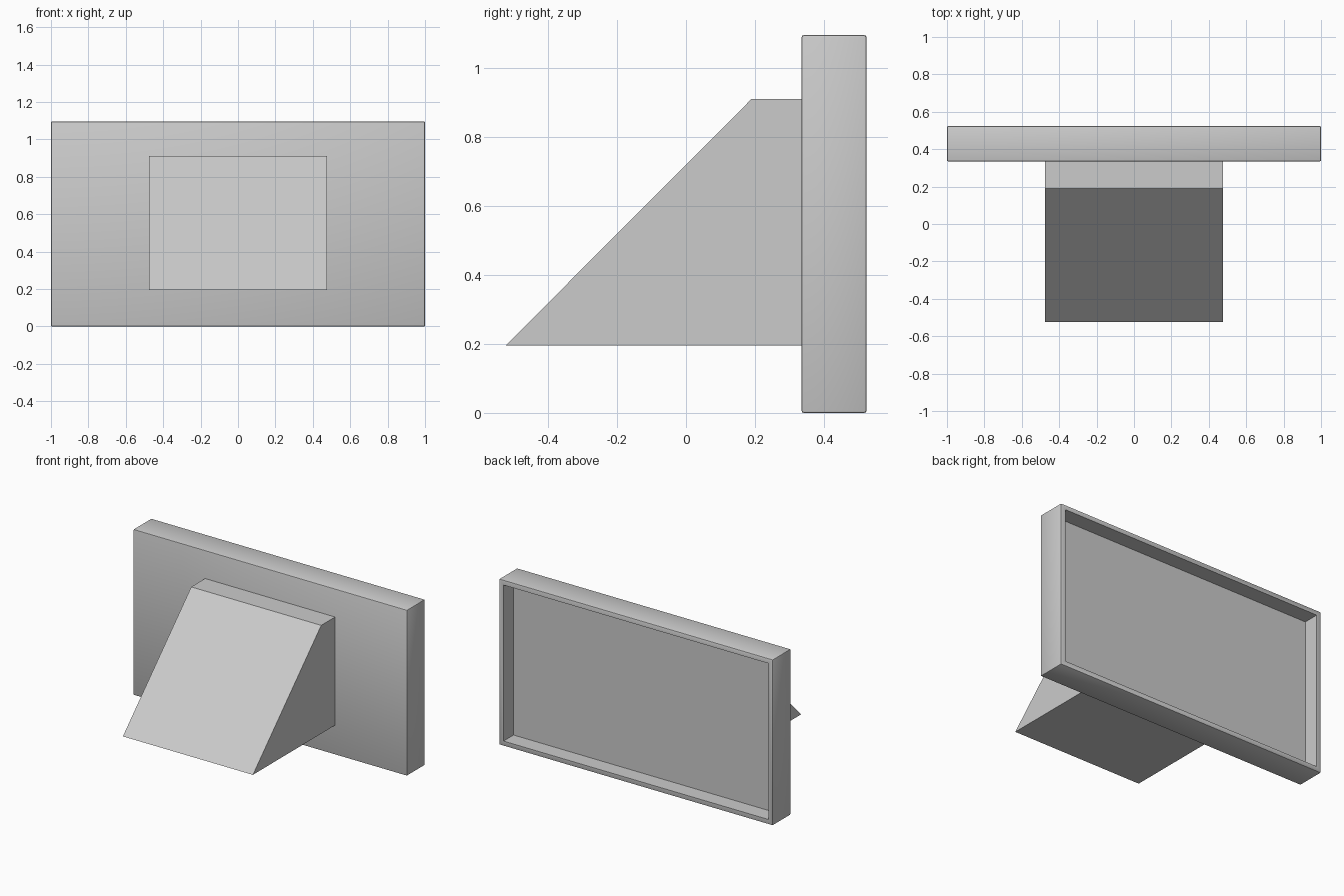
import bpy
import bmesh

cube = bpy.data.objects.get("Cube")
if cube:
    bpy.data.objects.remove(cube, do_unlink=True)

# Single grey finish
grey = bpy.data.materials.new("matte grey")
grey.use_nodes = True
colour = (0.6, 0.6, 0.6, 1)
grey.diffuse_color = colour
grey.node_tree.nodes["Principled BSDF"].inputs["Base Color"].default_value = colour

HALF_WIDTH, HEIGHT = 1.0, 1.095
FRONT, BACK = 0.335, 0.523
BORDER, DEPTH, ROUND = 0.043, 0.105, 0.006


def finish(bm, name):
    bmesh.ops.recalc_face_normals(bm, faces=bm.faces)
    mesh = bpy.data.meshes.new(name)
    bm.to_mesh(mesh)
    bm.free()
    mesh.materials.append(grey)
    obj = bpy.data.objects.new(name, mesh)
    bpy.context.collection.objects.link(obj)
    return obj


# Screen housing: softened box with a recessed back panel
bm = bmesh.new()
bmesh.ops.create_cube(bm, size=1)
bmesh.ops.scale(bm, verts=bm.verts, vec=(2 * HALF_WIDTH, BACK - FRONT, HEIGHT))
bmesh.ops.translate(bm, verts=bm.verts, vec=(0, (FRONT + BACK) / 2, HEIGHT / 2))
bmesh.ops.bevel(bm, geom=bm.edges[:], offset=ROUND, segments=2,
                profile=0.5, affect='EDGES')
bm.normal_update()
back = max(bm.faces, key=lambda f: f.calc_center_median().y + f.calc_area())
back = max((f for f in bm.faces if f.normal.y > 0.99), key=lambda f: f.calc_area())
bmesh.ops.inset_region(bm, faces=[back], thickness=BORDER - ROUND)
panel = bmesh.ops.extrude_discrete_faces(bm, faces=[back])["faces"][0]
bmesh.ops.translate(bm, verts=panel.verts, vec=(0, -DEPTH, 0))
housing = finish(bm, "screen_housing")
bpy.context.view_layer.objects.active = housing
housing.select_set(True)
bpy.ops.object.shade_smooth_by_angle(angle=0.6)

# Sloped mount: side profile extruded across the width
profile = [(-0.523, 0.195), (0.19, 0.91), (FRONT, 0.91), (FRONT, 0.195)]
bm = bmesh.new()
side = bm.faces.new([bm.verts.new((-0.475, y, z)) for y, z in profile])
geom = bmesh.ops.extrude_face_region(bm, geom=[side])["geom"]
bmesh.ops.translate(bm, verts=[v for v in geom if isinstance(v, bmesh.types.BMVert)],
                    vec=(0.95, 0, 0))
finish(bm, "sloped_mount")
